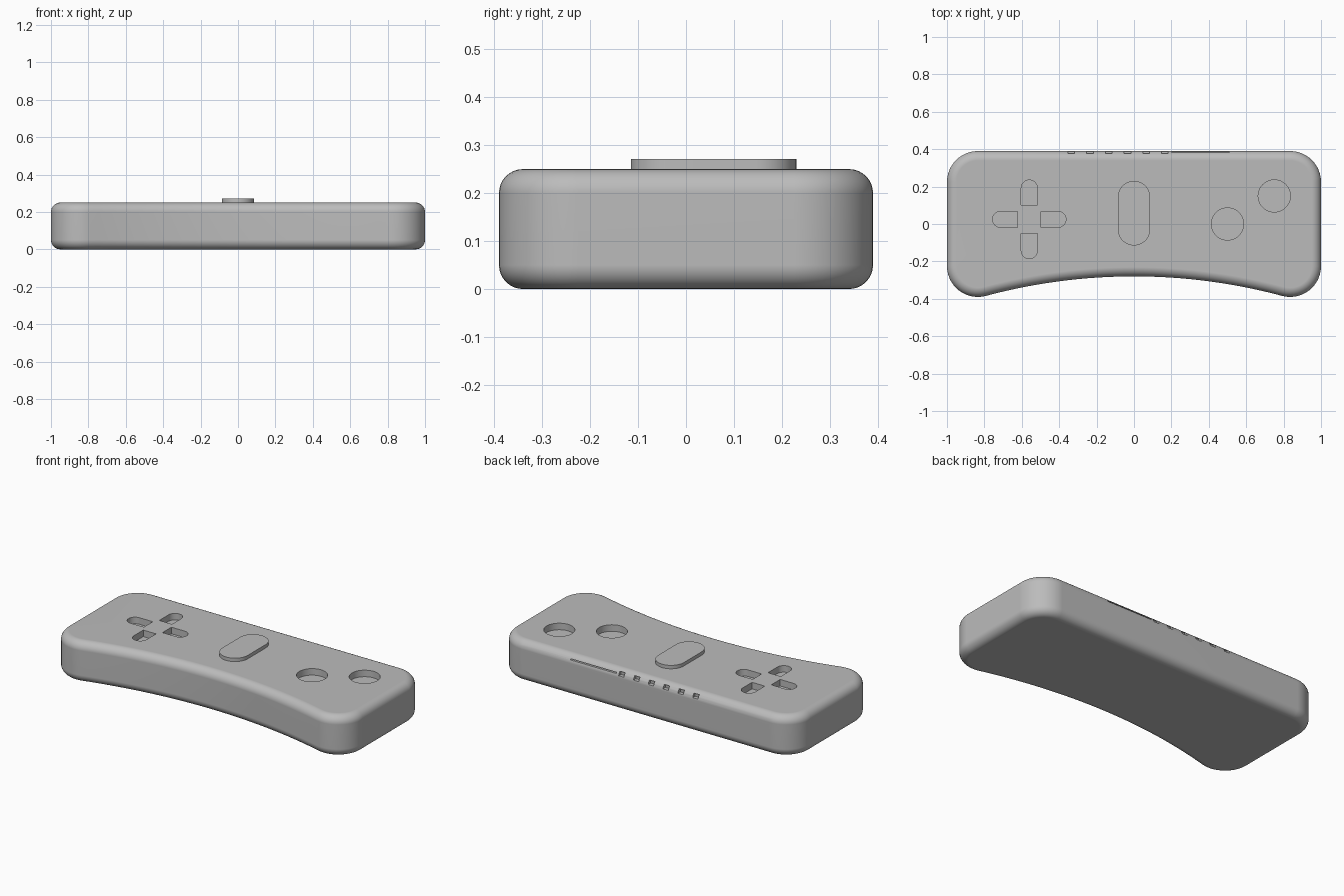
import bpy, bmesh, math
from math import sin, cos, pi

cube = bpy.data.objects.get("Cube")
if cube:
    bpy.data.objects.remove(cube, do_unlink=True)

grey = bpy.data.materials.new("plain grey")
grey.use_nodes = True
COLOR = (0.5, 0.5, 0.5, 1)
grey.diffuse_color = COLOR
grey.node_tree.nodes["Principled BSDF"].inputs["Base Color"].default_value = COLOR

HEIGHT, FILLET = 0.25, 0.05
CORNER, CX, CY = 0.165, 0.835, 0.225   # corner radius and centre
ARC = 3.06                             # radius of the hollow front edge
ARC_Y = -0.28 - ARC
TILT = math.atan2(CX, -CY - ARC_Y)     # where corner and hollow edge meet


def arc(x, y, r, a, b, n):
    return [(x + r * cos(a + (b - a) * i / n), y + r * sin(a + (b - a) * i / n))
            for i in range(n + 1)]


def outline(d):
    """Body outline, counter-clockwise, moved inwards by d."""
    r = CORNER - d
    pts = arc(0, ARC_Y, ARC + d, pi / 2 + TILT, pi / 2 - TILT, 32)[1:-1]
    pts += arc(CX, -CY, r, -pi / 2 - TILT, 0, 14)
    pts += arc(CX, CY, r, 0, pi / 2, 12)
    pts += arc(-CX, CY, r, pi / 2, pi, 12)
    pts += arc(-CX, -CY, r, pi, 3 * pi / 2 + TILT, 14)
    return pts


def loft(name, layers):
    """Skin a stack of (points, z) outlines and cap both ends."""
    bm = bmesh.new()
    rings = [[bm.verts.new((x, y, z)) for x, y in pts] for pts, z in layers]
    for low, high in zip(rings, rings[1:]):
        for i in range(len(low)):
            j = (i + 1) % len(low)
            bm.faces.new((low[i], low[j], high[j], high[i]))
    bm.faces.new(rings[0][::-1])
    bm.faces.new(rings[-1])
    bmesh.ops.recalc_face_normals(bm, faces=bm.faces)
    mesh = bpy.data.meshes.new(name)
    bm.to_mesh(mesh)
    bm.free()
    mesh.materials.append(grey)
    obj = bpy.data.objects.new(name, mesh)
    bpy.context.collection.objects.link(obj)
    return obj


def prism(name, pts, z0, z1):
    return loft(name, [(pts, z0), (pts, z1)])


def activate(obj):
    bpy.ops.object.select_all(action="DESELECT")
    obj.select_set(True)
    bpy.context.view_layer.objects.active = obj


def finish(obj):
    activate(obj)
    bpy.ops.object.shade_smooth_by_angle(angle=math.radians(30))
    mod = obj.modifiers.new("Even shading", "WEIGHTED_NORMAL")
    mod.keep_sharp = True


def box(x0, x1, y0, y1):
    return [(x0, y0), (x1, y0), (x1, y1), (x0, y1)]


# Body with rounded top and bottom rims
STEPS = 8
layers = []
for k in range(STEPS + 1):
    a = pi / 2 * k / STEPS
    layers.append((outline(FILLET * (1 - sin(a))), FILLET * (1 - cos(a))))
layers += [(pts, HEIGHT - z) for pts, z in reversed(layers)]
body = loft("controller_body", layers)

cutters = []
FLOOR, ABOVE = HEIGHT - 0.04, HEIGHT + 0.1

# Round button wells
for x, y in ((0.5, 0), (0.75, 0.15)):
    cutters.append(prism("button_well", arc(x, y, 0.086, 0, 2 * pi, 48)[:-1], FLOOR, ABOVE))

# Four direction wells, each with a rounded outer end
HALF = 0.043
for turn in range(4):
    inner = 0.077 if turn % 2 else 0.063
    shape = [(inner, -HALF)]
    shape += arc(inner + 0.09, 0, HALF, -pi / 2, pi / 2, 16)
    shape += [(inner, HALF)]
    c, s = cos(turn * pi / 2), sin(turn * pi / 2)
    pts = [(-0.56 + x * c - y * s, 0.025 + x * s + y * c) for x, y in shape]
    cutters.append(prism("direction_well", pts, FLOOR, ABOVE))

# Row of small light slots and a thin groove along the back rim
for i in range(6):
    x = -0.335 + 0.1 * i
    cutters.append(prism("light_slot", box(x - 0.018, x + 0.018, 0.365, 0.45), 0.212, 0.235))
cutters.append(prism("back_groove", box(0.2, 0.51, 0.372, 0.45), 0.22, 0.226))

for cutter in cutters:
    activate(body)
    mod = body.modifiers.new("Cut", "BOOLEAN")
    mod.operation, mod.solver, mod.object = "DIFFERENCE", "EXACT", cutter
    bpy.ops.object.modifier_apply(modifier=mod.name)
    bpy.data.objects.remove(cutter, do_unlink=True)
finish(body)

# Plain raised pad in the middle of the top
R = 0.086
pad = arc(0, 0.23 - R, R, 0, pi, 24) + arc(0, -0.115 + R, R, pi, 2 * pi, 24)
finish(prism("centre_pad", pad, HEIGHT - 0.01, HEIGHT + 0.021))
